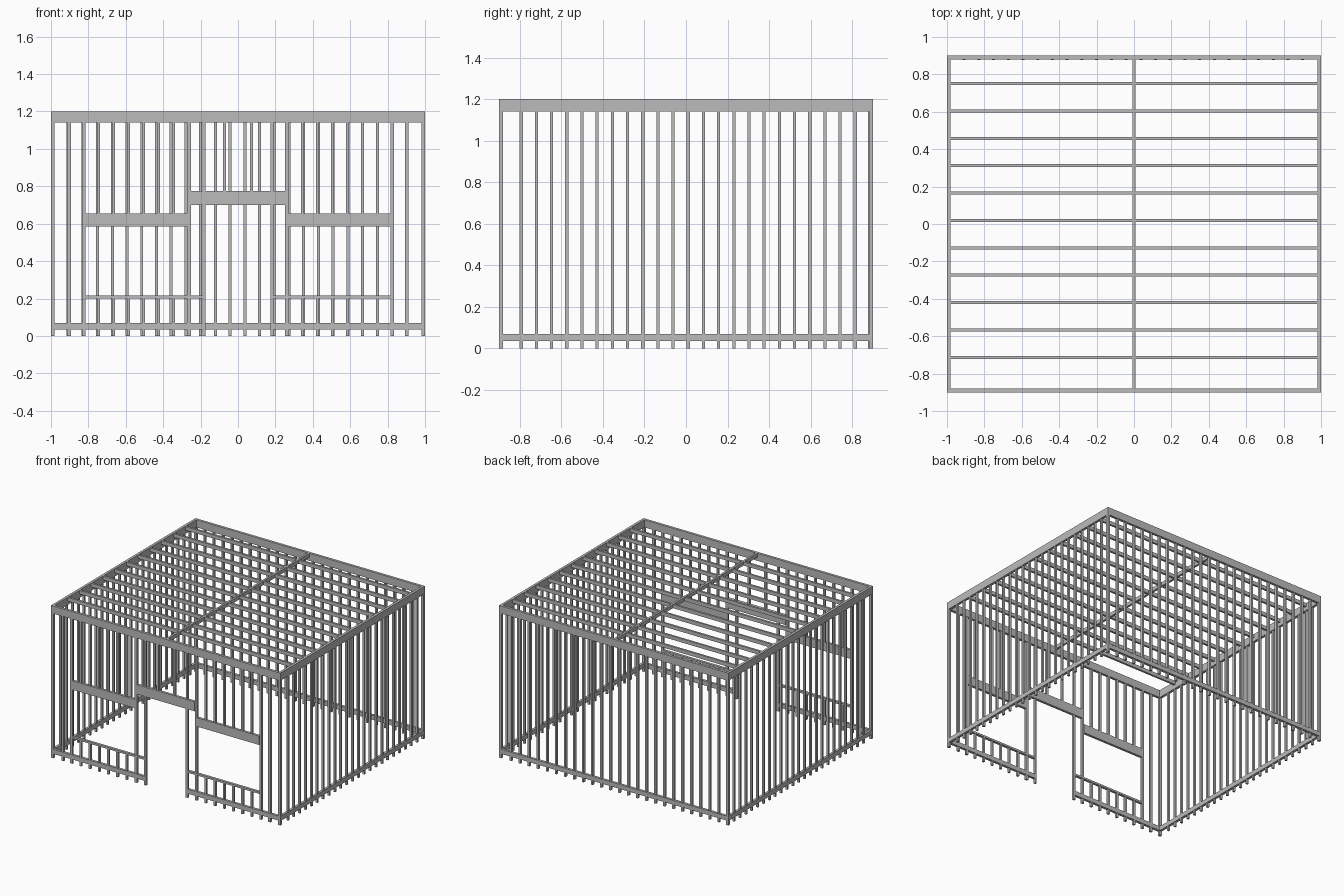
import bpy
import bmesh
from mathutils import Matrix, Vector

default = bpy.data.objects.get("Cube")
if default:
    bpy.data.objects.remove(default, do_unlink=True)

grey = bpy.data.materials.new("frame_grey")
grey.use_nodes = True
colour = (0.5, 0.5, 0.5, 1)
grey.diffuse_color = colour
grey.node_tree.nodes["Principled BSDF"].inputs["Base Color"].default_value = colour

X, Y = 1.0, 0.9          # outer half sizes
TOP, BEAM = 1.2, 1.14    # top and underside of the rim
PLATE = (0.035, 0.07)
T = 0.02                 # wall thickness
W = 0.016                # stud width
FRONT = (-Y, -Y + T)
BACK = (Y - T, Y)


def build(name, boxes):
    """One object from a list of boxes given as x, y and z ranges."""
    bm = bmesh.new()
    for box in boxes:
        lo, hi = Vector([r[0] for r in box]), Vector([r[1] for r in box])
        m = Matrix.Translation((lo + hi) / 2) @ Matrix.Diagonal((*(hi - lo), 1))
        bmesh.ops.create_cube(bm, size=1, matrix=m)
    mesh = bpy.data.meshes.new(name)
    bm.to_mesh(mesh)
    bm.free()
    mesh.materials.append(grey)
    obj = bpy.data.objects.new(name, mesh)
    bpy.context.collection.objects.link(obj)
    return obj


def about(c, width=W):
    return (c - width / 2, c + width / 2)


def mirrored(r):
    return [r, (-r[1], -r[0])]


def inset(r, d=0.002):
    return (r[0] + d, r[1] - d)


# Rim beams
build("front_rim_beam", [((-X, X), FRONT, (BEAM, TOP))])
build("back_rim_beam", [((-X, X), BACK, (BEAM, TOP))])
build("side_rim_beams", [(r, (-Y + T, Y - T), (BEAM, TOP)) for r in mirrored((X - T, X))])

# Roof joists and central ridge
build("roof_joists", [((-X + T, X - T), about(0.751 - 0.1464 * i), (TOP - 0.03, TOP - 0.001))
                      for i in range(11)])
build("ridge_board", [(about(0), (-Y + T, Y - T), (TOP - 0.03, TOP))])

# Corner posts
build("corner_posts", [(rx, ry, (0, BEAM)) for rx in mirrored((X - T, X))
                       for ry in (FRONT, BACK)])

# Side walls
sides = mirrored((X - T, X))
build("side_studs", [(inset(r), about(0.815 - 0.0731 * i, 0.015), (0, BEAM))
                     for r in sides for i in range(23)])
build("side_bottom_plates", [(r, (-Y + T, Y - T), PLATE) for r in sides])

# Back wall, its studs standing a little inside the rim
build("back_studs", [(about(0.902 - 0.0787 * i), (Y - T - 0.004, Y - 0.004), (0, BEAM))
                     for i in range(24)])
build("back_bottom_plate", [((-X + T, X - T), BACK, PLATE)])

# Front wall: full studs beside the openings
sy = inset(FRONT)
full = [0.262, 0.825, 0.902]
build("front_full_studs", [(r, sy, (0, BEAM)) for c in full for r in mirrored(about(c, 0.02))])
build("door_jambs", [(r, sy, (0, 0.7)) for r in mirrored(about(0.182, 0.018))])
build("front_bottom_plates", [(r, FRONT, PLATE) for r in mirrored((0.182, X - T))])

# Short studs above and below the windows
window = [0.345 + 0.08 * i for i in range(6)]
build("window_upper_studs", [(r, sy, (0.655, BEAM)) for c in window for r in mirrored(about(c))])
build("window_lower_studs", [(r, sy, (0, 0.2)) for c in window for r in mirrored(about(c))])
build("window_headers", [(r, FRONT, (0.585, 0.655)) for r in mirrored((0.268, 0.815))])
build("window_sills", [(r, FRONT, (0.2, 0.215)) for r in mirrored((0.19, 0.815))])

# Door header and the short studs over it
build("door_header", [((-0.253, 0.253), FRONT, (0.7, 0.775))])
build("door_upper_studs", [(r, sy, (0.775, BEAM)) for c in (0.072, 0.182)
                           for r in mirrored(about(c))])
